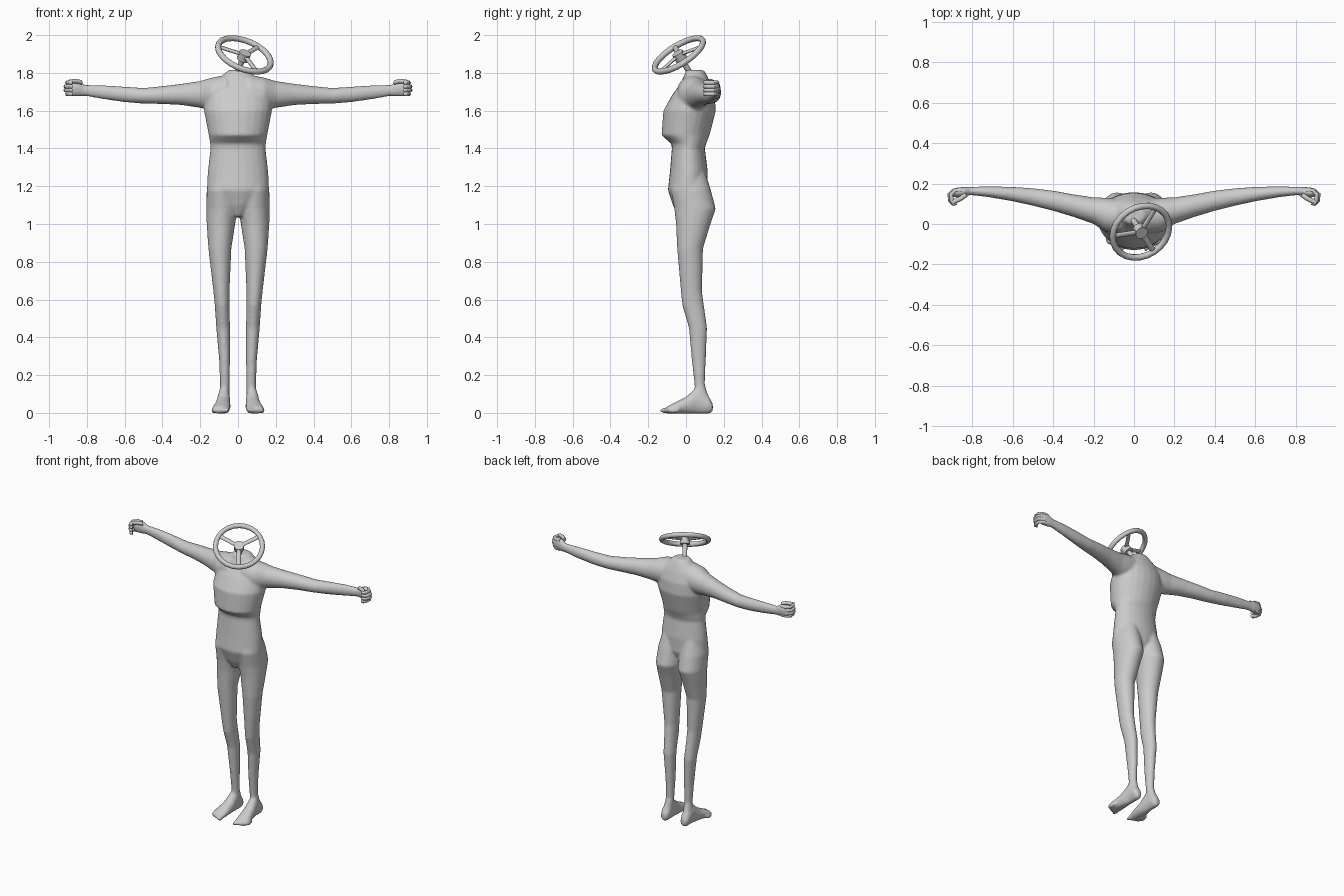
import bpy, bmesh
from math import sin, cos, pi, radians
from mathutils import Vector, Matrix

cube = bpy.data.objects.get("Cube")
if cube:
    bpy.data.objects.remove(cube)

grey = bpy.data.materials.new("light grey")
grey.use_nodes = True
grey.diffuse_color = (0.6, 0.6, 0.6, 1)
grey.node_tree.nodes["Principled BSDF"].inputs["Base Color"].default_value = (0.6, 0.6, 0.6, 1)


def skin_rings(bm, rings, closed=False):
    """Bridge equal rings of points; cap the ends unless closed."""
    loops = [[bm.verts.new(p) for p in ring] for ring in rings]
    pairs = list(zip(loops, loops[1:]))
    if closed:
        pairs.append((loops[-1], loops[0]))
    else:
        bm.faces.new(loops[0][::-1])
        bm.faces.new(loops[-1])
    n = len(loops[0])
    for a, b in pairs:
        for i in range(n):
            j = (i + 1) % n
            bm.faces.new((a[i], a[j], b[j], b[i]))


def loft(bm, axis, sections, sides=24):
    """Ellipses along an axis; section = (position, u min, u max, v min, v max)."""
    rings = []
    for t, u0, u1, v0, v1 in sections:
        ring = []
        for k in range(sides):
            a = 2 * pi * k / sides
            p = [(u0 + u1) / 2 + (u1 - u0) / 2 * cos(a), (v0 + v1) / 2 + (v1 - v0) / 2 * sin(a)]
            p.insert(axis, t)
            ring.append(p)
        rings.append(ring)
    skin_rings(bm, rings)


def tube(bm, path, radius, up, sides=10, closed=False, squash=1.0):
    """Round tube along a path lying across the up direction."""
    pts, up, rings = [Vector(p) for p in path], Vector(up), []
    n = len(pts)
    for i, p in enumerate(pts):
        before = pts[i - 1] if closed or i else p
        after = pts[(i + 1) % n] if closed or i < n - 1 else p
        side = (after - before).normalized().cross(up)
        rings.append([p + radius * (side * cos(a) + up * squash * sin(a))
                      for a in (2 * pi * k / sides for k in range(sides))])
    skin_rings(bm, rings, closed)


def ball(bm, centre, size):
    bmesh.ops.create_uvsphere(bm, u_segments=12, v_segments=8, radius=1,
                              matrix=Matrix.Translation(centre) @ Matrix.Diagonal((*size, 1)))


def mirror_x(bm):
    geom = bmesh.ops.duplicate(bm, geom=bm.verts[:] + bm.edges[:] + bm.faces[:])["geom"]
    for v in geom:
        if isinstance(v, bmesh.types.BMVert):
            v.co.x *= -1


def finish(bm, name, matrix=None):
    bmesh.ops.recalc_face_normals(bm, faces=bm.faces)
    mesh = bpy.data.meshes.new(name)
    bm.to_mesh(mesh)
    bm.free()
    mesh.materials.append(grey)
    obj = bpy.data.objects.new(name, mesh)
    bpy.context.collection.objects.link(obj)
    if matrix:
        mesh.transform(matrix)
    bpy.ops.object.select_all(action="DESELECT")
    obj.select_set(True)
    bpy.context.view_layer.objects.active = obj
    bpy.ops.object.shade_smooth_by_angle(angle=radians(50))
    return obj


body = bmesh.new()

# Leg, from ankle to buttock
loft(body, 2, [(0.04, 0.045, 0.105, 0.05, 0.135), (0.15, 0.045, 0.095, 0.045, 0.10),
               (0.28, 0.042, 0.10, 0.03, 0.105), (0.45, 0.042, 0.115, 0.015, 0.112),
               (0.57, 0.045, 0.123, -0.02, 0.095), (0.64, 0.045, 0.13, -0.027, 0.085),
               (0.87, 0.035, 0.157, -0.047, 0.09), (1.0, 0.015, 0.166, -0.053, 0.13),
               (1.08, 0.0, 0.168, -0.062, 0.158), (1.18, 0.0, 0.166, -0.08, 0.132),
               (1.28, 0.01, 0.14, -0.06, 0.10)])
# Foot, from heel to toe
loft(body, 1, [(0.142, 0.055, 0.095, 0.005, 0.05), (0.12, 0.045, 0.105, -0.005, 0.09),
               (0.06, 0.042, 0.108, -0.005, 0.14), (0.0, 0.04, 0.12, -0.005, 0.085),
               (-0.06, 0.04, 0.135, -0.005, 0.055), (-0.10, 0.045, 0.135, -0.005, 0.035)])
for i in range(5):
    ball(body, (0.058 + 0.018 * i, -0.108 + 0.011 * i, 0.013), (0.012, 0.032, 0.015))
# Arm, from shoulder to palm
loft(body, 0, [(0.06, -0.05, 0.125, 0 + 1.60, 1.79), (0.14, -0.04, 0.13, 1.60, 1.775),
               (0.2, 0.0, 0.132, 1.615, 1.757), (0.3, 0.035, 0.147, 1.63, 1.742),
               (0.4, 0.065, 0.165, 1.635, 1.73), (0.5, 0.09, 0.177, 1.637, 1.72),
               (0.6, 0.112, 0.184, 1.645, 1.727), (0.72, 0.133, 0.186, 1.662, 1.735),
               (0.81, 0.143, 0.184, 1.678, 1.737), (0.84, 0.135, 0.184, 1.675, 1.757),
               (0.88, 0.13, 0.18, 1.675, 1.762), (0.905, 0.14, 0.17, 1.69, 1.745)])
mirror_x(body)
# Torso, from crotch to neck
loft(body, 2, [(1.04, -0.025, 0.025, -0.04, 0.04), (1.1, -0.09, 0.09, -0.07, 0.08),
               (1.18, -0.165, 0.165, -0.096, 0.115), (1.28, -0.16, 0.16, -0.085, 0.115),
               (1.4, -0.146, 0.146, -0.075, 0.10), (1.425, -0.148, 0.148, -0.078, 0.107),
               (1.47, -0.155, 0.155, -0.13, 0.125), (1.6, -0.18, 0.18, -0.12, 0.158),
               (1.68, -0.175, 0.175, -0.075, 0.152), (1.745, -0.14, 0.14, -0.03, 0.13),
               (1.785, -0.085, 0.085, -0.01, 0.112), (1.815, -0.05, 0.05, 0.0, 0.095)])
bmesh.ops.recalc_face_normals(body, faces=body.faces)
body_obj = finish(body, "body")
body_obj.modifiers.clear()
remesh = body_obj.modifiers.new("one skin", "REMESH")
remesh.mode = "VOXEL"
remesh.voxel_size = 0.008
remesh.use_smooth_shade = True
soften = body_obj.modifiers.new("soften", "SMOOTH")
soften.iterations = 6
soften.factor = 0.5

# Curled fingers and thumb
hand = bmesh.new()
for i in range(4):
    z, reach = 1.688 + 0.02 * i, 0.004 * (i - 1.5) ** 2
    tube(hand, [(0.85, 0.165, z), (0.892 - reach, 0.166, z), (0.914 - reach, 0.147, z),
                (0.91 - reach, 0.115, z), (0.892, 0.10, z), (0.88, 0.105, z)], 0.011, (0, 0, 1))
tube(hand, [(0.83, 0.145, 1.75), (0.86, 0.125, 1.757), (0.895, 0.108, 1.752)], 0.012, (0, 0, 1))
mirror_x(hand)
finish(hand, "fingers")

# Tilted steering wheel: rim, spokes, hub and column
tilt = Vector((0.33, -0.5, 0.8)).to_track_quat("Z", "Y").to_matrix().to_4x4()
place = Matrix.Translation((0.034, -0.038, 1.895)) @ tilt
rim = bmesh.new()
tube(rim, [(0.148 * cos(2 * pi * k / 24), 0.148 * sin(2 * pi * k / 24), 0) for k in range(24)],
     0.016, (0, 0, 1), closed=True)
finish(rim, "wheel_rim", place)

spokes = bmesh.new()
for angle in (30, 150, 270):
    d = Vector((cos(radians(angle)), sin(radians(angle)), 0))
    tube(spokes, [d * 0.01, d * 0.148], 0.014, (0, 0, 1), squash=0.6)
finish(spokes, "wheel_spokes", place)

column = bmesh.new()
tube(column, [(0, 0, 0.014), (0, 0, -0.03)], 0.032, (1, 0, 0), sides=16)
tube(column, [(0, 0, -0.02), (0, 0, -0.16)], 0.015, (1, 0, 0), sides=12)
finish(column, "wheel_column", place)
